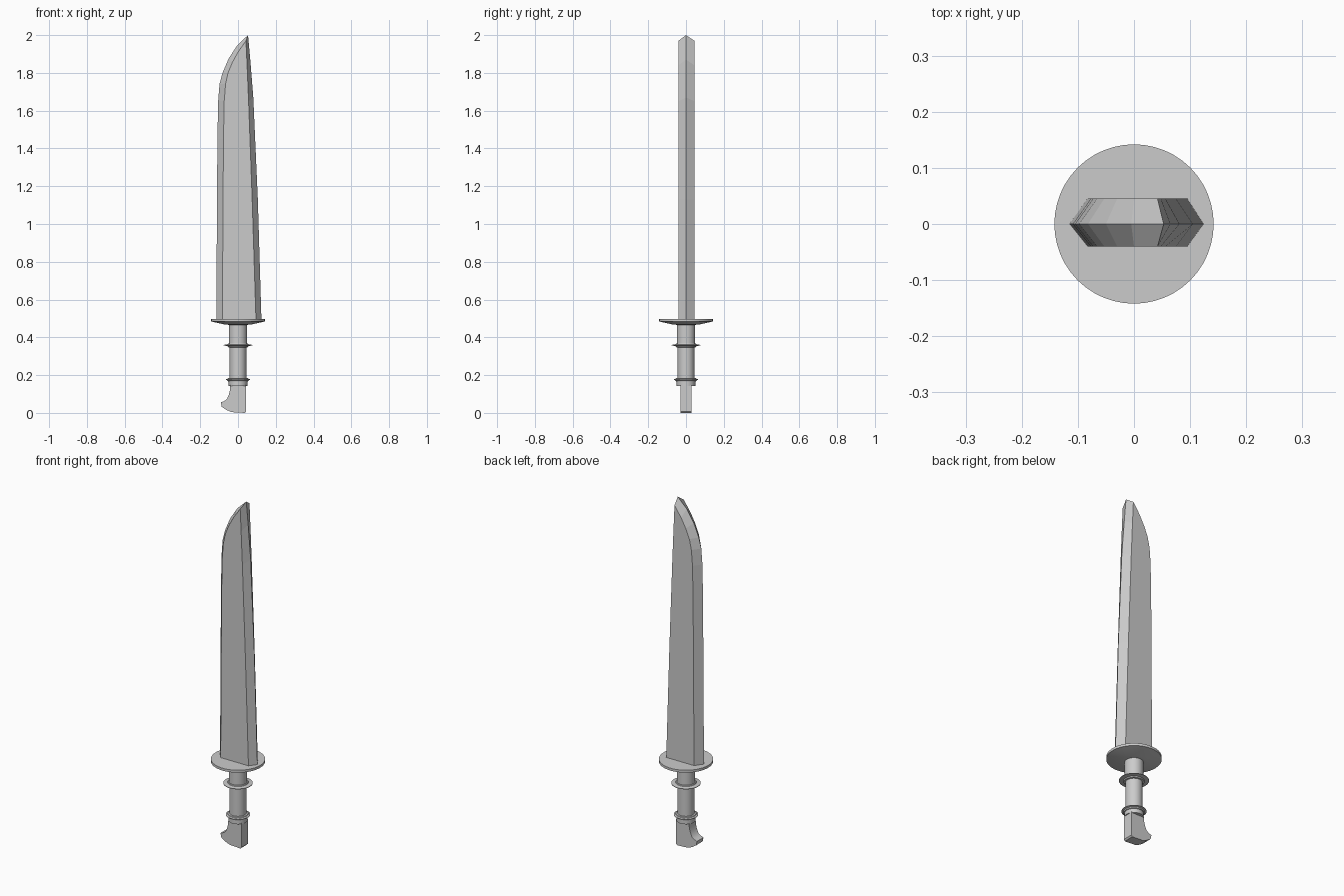
import bpy, bmesh, math

if "Cube" in bpy.data.objects:
    bpy.data.objects.remove(bpy.data.objects["Cube"])


def finish(name, bm, smooth=None):
    bmesh.ops.recalc_face_normals(bm, faces=bm.faces[:])
    mesh = bpy.data.meshes.new(name)
    bm.to_mesh(mesh)
    bm.free()
    ob = bpy.data.objects.new(name, mesh)
    bpy.context.collection.objects.link(ob)
    if smooth:
        bpy.ops.object.select_all(action='DESELECT')
        ob.select_set(True)
        bpy.context.view_layer.objects.active = ob
        bpy.ops.object.shade_smooth_by_angle(angle=math.radians(smooth))
    return ob


def loft(name, loops, smooth=None):
    """Skin rings of points with equal counts and cap both ends."""
    bm = bmesh.new()
    rings = [[bm.verts.new(p) for p in loop] for loop in loops]
    n = len(rings[0])
    for a, b in zip(rings, rings[1:]):
        for i in range(n):
            j = (i + 1) % n
            bm.faces.new((a[i], a[j], b[j], b[i]))
    bm.faces.new(rings[0])
    bm.faces.new(rings[-1])
    return finish(name, bm, smooth)


def lathe(name, profile, n=48):
    """Spin (radius, height) points around z."""
    angles = [2 * math.pi * i / n for i in range(n)]
    return loft(name, [[(r * math.cos(a), r * math.sin(a), z) for a in angles]
                       for r, z in profile], 30)


# Blade: wide mid outline at y = 0, bevelled in to a flat face on each side
outer = [(-.115, .495), (-.109, 1.45), (-.105, 1.65), (-.098, 1.74), (-.082, 1.80),
         (-.05, 1.875), (-.005, 1.945), (.053, 2.0),
         (.065, 1.87), (.081, 1.67), (.105, 1.13), (.124, .495)]
inner = [(-.083, .495), (-.077, 1.45), (-.073, 1.65), (-.066, 1.74), (-.053, 1.80),
         (-.03, 1.855), (.0, 1.91), (.042, 1.97),
         (.048, 1.84), (.056, 1.65), (.075, 1.13), (.095, .495)]
loft("blade", [[(x, y, z) for x, z in pts]
               for pts, y in ((inner, -.04), (outer, 0), (inner, .045))])

# Round guard with a sloped underside
lathe("guard", [(.045, .466), (.07, .468), (.142, .484), (.142, .498)])

# Grip, with a slightly thicker collar at each end
lathe("grip", [(.049, .142), (.049, .175), (.044, .176), (.044, .356),
               (.048, .357), (.048, .47)])

# Thin rings around the grip, each with a small raised lip
for name, z, r in (("upper_ring", .357, .077), ("lower_ring", .175, .064)):
    lathe(name, [(.046, z - .010), (.053, z - .009), (.055, z - .003), (r, z),
                 (r, z + .003), (.055, z + .006), (.053, z + .010), (.046, z + .011)])

# Hooked pommel cut from a flat slab
hook = [(.043, .148), (.043, .008), (.036, 0), (-.034, .004), (-.062, .016),
        (-.086, .032), (-.091, .056), (-.074, .062), (-.058, .074),
        (-.048, .098), (-.042, .122), (-.041, .148)]
loft("pommel", [[(x, y, z) for x, z in hook] for y in (-.03, .03)], 35)
